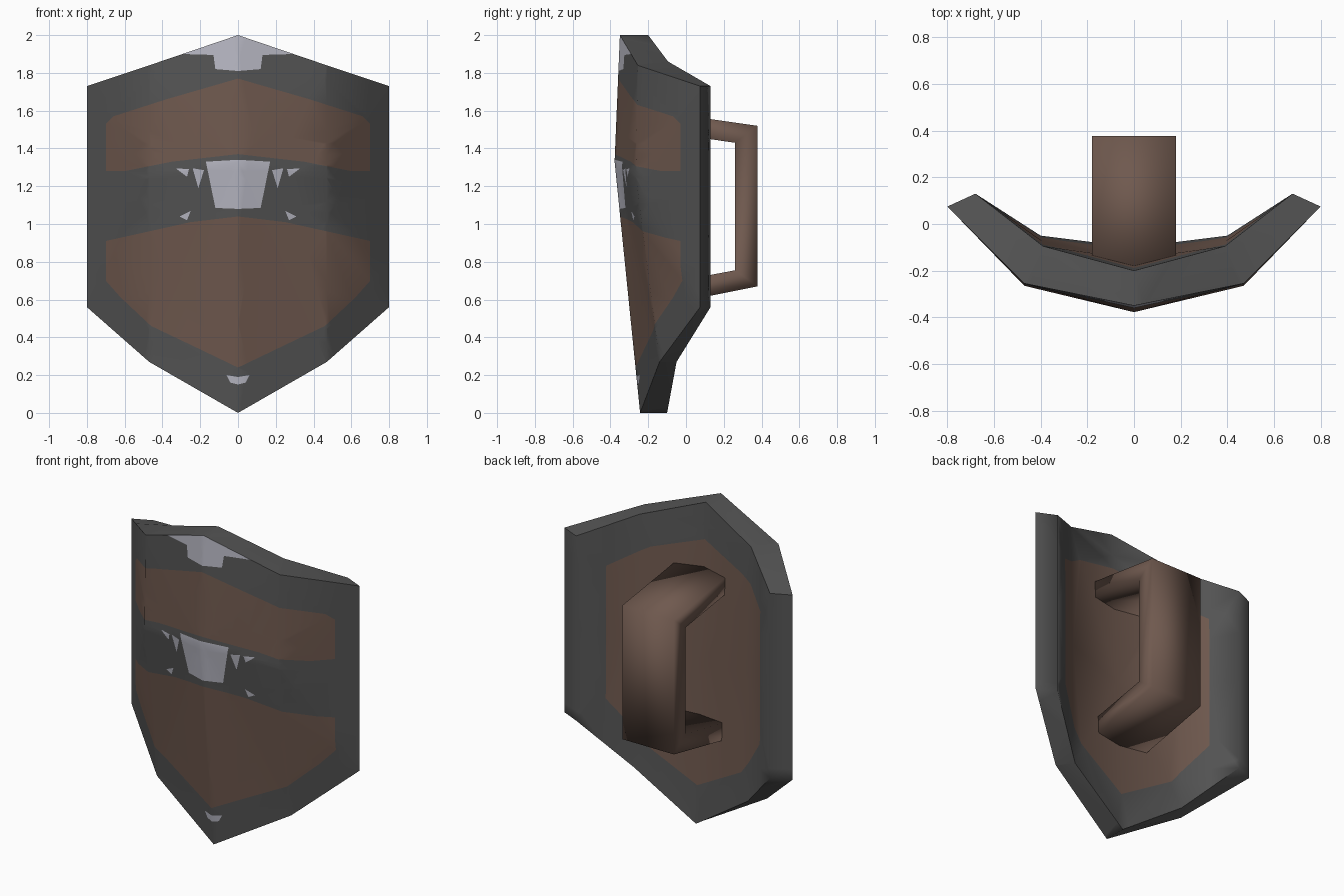
import bpy, bmesh, math
from mathutils import Vector

if "Cube" in bpy.data.objects:
    bpy.data.objects.remove(bpy.data.objects["Cube"])


def material(name, rgb):
    m = bpy.data.materials.new(name)
    m.diffuse_color = (*rgb, 1)
    m.use_nodes = True
    m.node_tree.nodes["Principled BSDF"].inputs["Base Color"].default_value = m.diffuse_color
    return m


IRON = material("dark iron", (0.09, 0.09, 0.09))
WOOD = material("brown wood", (0.16, 0.10, 0.077))
STEEL = material("bare steel", (0.48, 0.48, 0.55))


def finish(bm, name, mats, angle):
    bmesh.ops.recalc_face_normals(bm, faces=bm.faces[:])
    me = bpy.data.meshes.new(name)
    bm.to_mesh(me)
    bm.free()
    for m in mats:
        me.materials.append(m)
    ob = bpy.data.objects.new(name, me)
    bpy.context.collection.objects.link(ob)
    bpy.ops.object.select_all(action='DESELECT')
    ob.select_set(True)
    bpy.context.view_layer.objects.active = ob
    bpy.ops.object.shade_smooth_by_angle(angle=math.radians(angle))
    return ob


# Shield sheets: rows top to bottom, columns from centre to right edge
FRONT = [[(0, -.35, 2), (.47, -.255, 1.84), (.8, .075, 1.73)],
         [(0, -.378, 1.33), (.47, -.265, 1.25), (.8, .075, 1.15)],
         [(0, -.243, 0), (.47, -.14, .27), (.8, .075, .56)]]
BACK = [[(0, -.2, 2), (.39, -.095, 1.86), (.68, .13, 1.73)],
        [(0, -.15, 1), (.395, -.0725, 1.065), (.68, .13, 1.145)],
        [(0, -.1, 0), (.4, -.05, .27), (.68, .13, .56)]]

# Painted areas as half outlines in x, z (mirrored)
WOOD_FRONT = [
    [(0, 1.77), (.38, 1.66), (.66, 1.57), (.7, 1.53), (.7, 1.28), (.6, 1.28), (.35, 1.33), (0, 1.37)],
    [(0, 1.04), (.25, 1.01), (.7, .91), (.7, .7), (.62, .61), (.46, .46), (.25, .36), (0, .24)]]
STEEL_FRONT = [
    [(0, 2.01), (.3, 1.9), (.13, 1.895), (.12, 1.82), (0, 1.81)],
    [(0, 1.34), (.17, 1.33), (.12, 1.085), (0, 1.08)],
    [(.18, 1.285), (.24, 1.295), (.21, 1.19)],
    [(.26, 1.29), (.33, 1.295), (.27, 1.25)],
    [(.25, 1.07), (.31, 1.04), (.27, 1.02)],
    [(0, .15), (.04, .16), (.06, .2), (0, .19)]]
WOOD_BACK = [[(0, 1.77), (.32, 1.67), (.54, 1.54), (.54, .7), (.34, .43), (0, .24)]]


def inside(p, poly):
    x, z, hit = abs(p.x), p.z, False
    for (x1, z1), (x2, z2) in zip(poly, poly[1:] + poly[:1]):
        if (z1 > z) != (z2 > z) and x < x1 + (z - z1) * (x2 - x1) / (z2 - z1):
            hit = not hit
    return hit


def cut_outline(bm, sheet, poly):
    """Cut one sheet along every outline edge and its mirror."""
    for (x1, z1), (x2, z2) in zip(poly, poly[1:] + poly[:1]):
        if x1 == x2 == 0:
            continue
        for s in (1, -1):
            faces = [f for f in bm.faces if f.material_index == sheet]
            geom = set(faces)
            for f in faces:
                geom.update(f.edges)
                geom.update(f.verts)
            bmesh.ops.bisect_plane(bm, geom=list(geom), dist=1e-5,
                                   plane_co=(s * x1, 0, z1),
                                   plane_no=Vector((z2 - z1, 0, -s * (x2 - x1))).normalized())


# Shield body: front sheet (tag 1), back sheet (tag 2) and rim (tag 0)
bm = bmesh.new()
grids = []
for tag, half in ((1, FRONT), (2, BACK)):
    rows = [[(-x, y, z) for x, y, z in r[:0:-1]] + r for r in half]
    g = [[bm.verts.new(p) for p in r] for r in rows]
    for r in range(2):
        for c in range(4):
            f = bm.faces.new((g[r][c], g[r][c + 1], g[r + 1][c + 1], g[r + 1][c]))
            f.material_index = tag
    grids.append(g[0] + [g[1][4]] + g[2][::-1] + [g[1][0]])
a, b = grids
for i in range(len(a)):
    j = (i + 1) % len(a)
    bm.faces.new((a[i], a[j], b[j], b[i]))
bmesh.ops.triangulate(bm, faces=[f for f in bm.faces if f.material_index])
for poly in WOOD_FRONT + STEEL_FRONT:
    cut_outline(bm, 1, poly)
for poly in WOOD_BACK:
    cut_outline(bm, 2, poly)

# Colour the cut faces: 0 iron, 1 wood, 2 steel
for f in bm.faces:
    p, tag = f.calc_center_median(), f.material_index
    wood = {0: [], 1: WOOD_FRONT, 2: WOOD_BACK}[tag]
    f.material_index = 0
    if any(inside(p, q) for q in wood):
        f.material_index = 1
    elif tag == 1 and any(inside(p, q) for q in STEEL_FRONT):
        f.material_index = 2
finish(bm, "shield_body", [IRON, WOOD, STEEL], 70)

# Handle: wide strap bent into a bracket, profile in y, z
OUTER = [(-.22, 1.605), (.378, 1.52), (.378, .67), (-.22, .55)]
INNER = [(-.22, 1.50), (.26, 1.43), (.26, .755), (-.22, .665)]
bm = bmesh.new()
rings = [[bm.verts.new((x, *p)) for x, p in ((-.18, o), (.18, o), (.18, i), (-.18, i))]
         for o, i in zip(OUTER, INNER)]
for r, s in zip(rings, rings[1:]):
    for k in range(4):
        n = (k + 1) % 4
        bm.faces.new((r[k], r[n], s[n], s[k]))
bm.faces.new(rings[0])
bm.faces.new(rings[-1][::-1])
finish(bm, "handle", [WOOD], 180)
